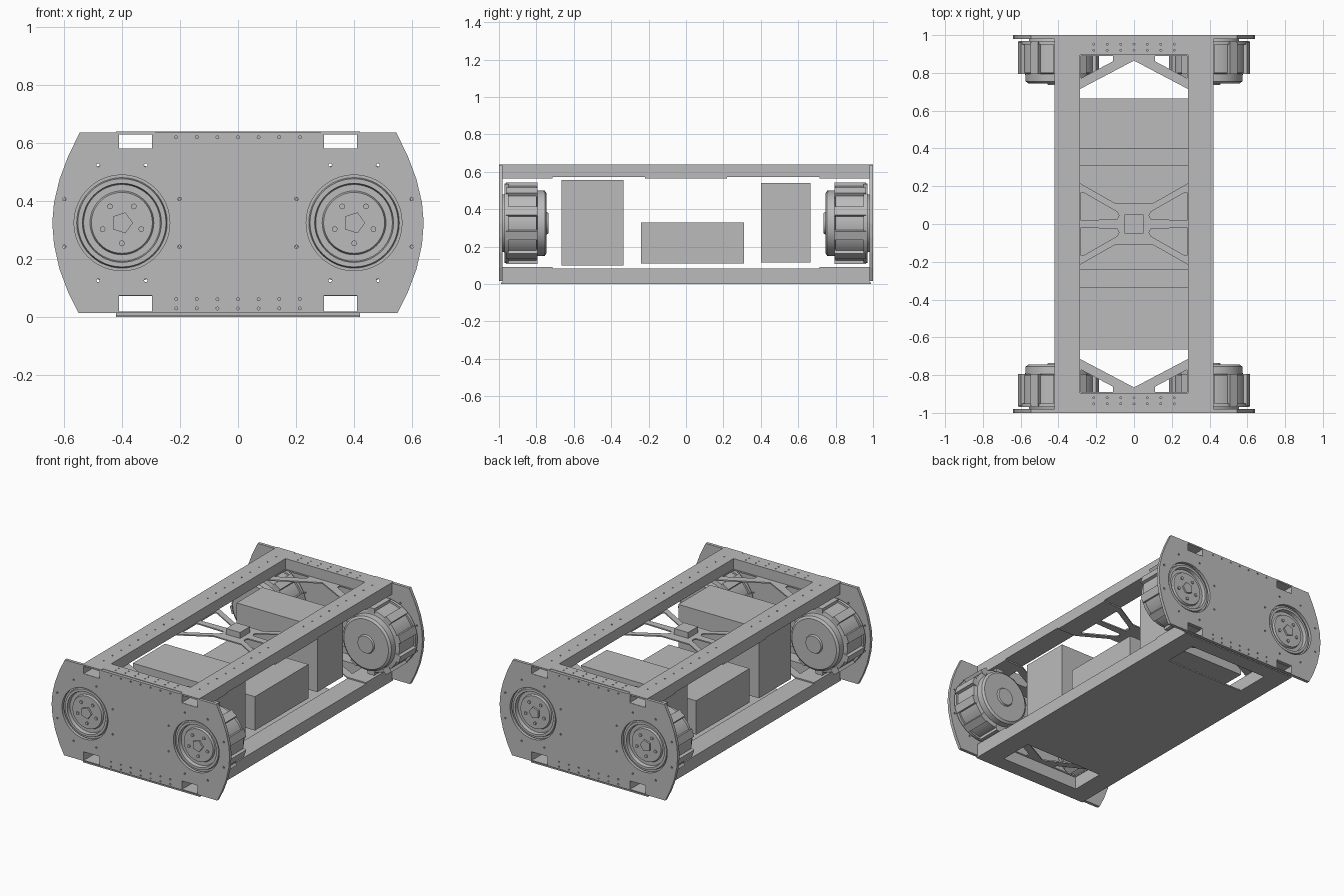
import bpy, bmesh, math
from mathutils import Matrix, Vector

cube = bpy.data.objects.get("Cube")
if cube:
    bpy.data.objects.remove(cube, do_unlink=True)

GREY = (0.5, 0.5, 0.5, 1)
grey = bpy.data.materials.new("plain_grey")
grey.use_nodes = True
grey.diffuse_color = GREY
grey.node_tree.nodes["Principled BSDF"].inputs["Base Color"].default_value = GREY


def make(name, bm):
    bmesh.ops.recalc_face_normals(bm, faces=bm.faces)
    mesh = bpy.data.meshes.new(name)
    bm.to_mesh(mesh)
    bm.free()
    mesh.materials.append(grey)
    ob = bpy.data.objects.new(name, mesh)
    bpy.context.collection.objects.link(ob)
    return ob


def add_prism(bm, points, lo, hi, axis="z"):
    """Extrude a flat outline along z (points are x, y) or y (points are x, z)."""
    place = (lambda p, h: (p[0], p[1], h)) if axis == "z" else (lambda p, h: (p[0], h, p[1]))
    a = [bm.verts.new(place(p, lo)) for p in points]
    b = [bm.verts.new(place(p, hi)) for p in points]
    bm.faces.new(a)
    bm.faces.new(b[::-1])
    for i in range(len(a)):
        j = (i + 1) % len(a)
        bm.faces.new((a[i], b[i], b[j], a[j]))


def add_box(bm, x0, x1, y0, y1, z0, z1):
    add_prism(bm, [(x0, y0), (x1, y0), (x1, y1), (x0, y1)], z0, z1)


def circle(cx, cy, r, n, turn=0.0):
    return [(cx + r * math.cos(turn + math.tau * i / n),
             cy + r * math.sin(turn + math.tau * i / n)) for i in range(n)]


def box(name, *dims):
    bm = bmesh.new()
    add_box(bm, *dims)
    return make(name, bm)


def cut(ob, bm):
    """Subtract the shapes in bm from ob, then discard the cutter."""
    bmesh.ops.recalc_face_normals(bm, faces=bm.faces)
    cutter = make("cutter", bm)
    cutter.hide_render = True
    mod = ob.modifiers.new("cut", "BOOLEAN")
    mod.operation, mod.solver, mod.object = "DIFFERENCE", "EXACT", cutter
    graph = bpy.context.evaluated_depsgraph_get()
    mesh = bpy.data.meshes.new_from_object(ob.evaluated_get(graph))
    ob.modifiers.clear()
    ob.data = mesh
    bpy.data.objects.remove(cutter, do_unlink=True)


WX, WZ = 0.4, 0.325            # wheel centre
RAIL_IN, RAIL_OUT = 0.285, 0.42
SIDES = (-1, 1)
ROW = [-0.213 + 0.071 * i for i in range(7)]

# End plates with bowed sides, wheel openings, rail windows and screw holes
half = [(0.545, 0.637), (0.585, 0.555), (0.615, 0.475), (0.634, 0.395), (0.64, 0.325),
        (0.634, 0.25), (0.615, 0.165), (0.585, 0.085), (0.55, 0.015)]
outline = half + [(-x, z) for x, z in reversed(half)]
for sy, end in ((-1, "front"), (1, "back")):
    bm = bmesh.new()
    add_prism(bm, outline, sy * 0.98, sy, "y")
    plate = make(end + "_end_plate", bm)
    bm = bmesh.new()
    near, far = sy * 0.9, sy * 1.1
    for sx in SIDES:
        add_prism(bm, circle(sx * WX, WZ, 0.165, 48), near, far, "y")
        for p in circle(sx * WX, WZ, 0.215, 8, math.pi / 8):
            add_prism(bm, circle(*p, 0.006, 8), near, far, "y")
        for z0, z1 in ((0.02, 0.075), (0.58, 0.63)):
            x0, x1 = sorted((sx * 0.297, sx * 0.41))
            add_prism(bm, [(x0, z0), (x1, z0), (x1, z1), (x0, z1)], near, far, "y")
    for x in ROW:
        for z in (0.03, 0.062, 0.62):
            add_prism(bm, circle(x, z, 0.005, 8), near, far, "y")
    cut(plate, bm)

# Hollow side rails, upper and lower
for sx, side in ((-1, "right"), (1, "left")):
    for level, z0, z1 in (("lower", 0.008, 0.083), ("upper", 0.572, 0.64)):
        x0, x1 = sorted((sx * RAIL_IN, sx * RAIL_OUT))
        length = 0.98 if level == "lower" else 0.999
        rail = box(f"{side}_{level}_rail", x0, x1, -length, length, z0, z1)
        bm = bmesh.new()
        add_box(bm, x0 + 0.01, x1 - 0.01, -1.1, 1.1, z0 + 0.01, z1 - 0.01)
        cut(rail, bm)
        if level == "upper":
            bm = bmesh.new()
            for sy in SIDES:
                for i in range(9):
                    add_prism(bm, circle(sx * 0.345, sy * (0.18 + 0.088 * i), 0.005, 8), 0.635, 0.7)
            cut(rail, bm)

# Cross beams and triangulated gussets at both ends
gusset = [(-0.42, 0.715), (-0.285, 0.715), (0, 0.865), (0.285, 0.715), (0.42, 0.715),
          (0.42, 0.98), (-0.42, 0.98)]
window = [(0.11, 0.862), (0.11, 0.89), (0.28, 0.89), (0.28, 0.772)]
for sy, end in ((-1, "front"), (1, "back")):
    for level, z0, z1, g in (("lower", 0.008, 0.083, 0.083), ("upper", 0.572, 0.64, 0.564)):
        beam = box(f"{end}_{level}_cross_beam", -RAIL_IN, RAIL_IN,
                   *sorted((sy * 0.895, sy * 0.98)), z0, z1)
        if level == "upper":
            bm = bmesh.new()
            for x in ROW:
                for y in (0.92, 0.952):
                    add_prism(bm, circle(x, sy * y, 0.005, 8), 0.63, 0.7)
            cut(beam, bm)
        bm = bmesh.new()
        add_prism(bm, [(x, sy * y) for x, y in gusset], g, g + 0.008)
        brace = make(f"{end}_{level}_gusset", bm)
        bm = bmesh.new()
        for sx in SIDES:
            add_prism(bm, [(sx * x, sy * y) for x, y in window], g - 0.1, g + 0.1)
        cut(brace, bm)

# Floor panel with an opening at each end
floor = box("floor_panel", -RAIL_OUT, RAIL_OUT, -0.99, 0.99, 0, 0.008)
bm = bmesh.new()
for sy in SIDES:
    add_box(bm, -RAIL_IN, RAIL_IN, *sorted((sy * 0.665, sy * 0.89)), -0.1, 0.1)
cut(floor, bm)

# Spoked centre bracket carrying a small sensor block
corner = [(0.42, 0.22), (0.285, 0.215), (0.1, 0.11)]
top = corner + [(-x, y) for x, y in reversed(corner)]
bm = bmesh.new()
add_prism(bm, top + [(-x, -y) for x, y in top], 0.564, 0.572)
bracket = make("centre_bracket", bm)
bm = bmesh.new()
slot = [(0.283, 0.165), (0.27, 0.168), (0.09, 0.065), (0.08, 0.045), (0.09, 0.025), (0.283, 0.02)]
for sx in SIDES:
    for sy in SIDES:
        add_prism(bm, [(sx * x, sy * y) for x, y in slot], 0.5, 0.6)
cut(bracket, bm)
box("sensor_block", -0.05, 0.05, -0.05, 0.05, 0.572, 0.61)

# Equipment boxes between the rails
box("front_equipment_box", -0.29, 0.29, -0.665, -0.335, 0.1, 0.555)
box("middle_equipment_box", -0.29, 0.29, -0.24, 0.31, 0.11, 0.33)
box("back_equipment_box", -0.29, 0.29, 0.4, 0.665, 0.115, 0.54)

# Wheel drives: turned body (radius, depth from the end), ribs, hub and bolts
profile = [(0, 0.022), (0.105, 0.022), (0.11, 0.035), (0.132, 0.035), (0.136, 0.012),
           (0.152, 0.012), (0.156, 0.03), (0.212, 0.03), (0.212, 0.05), (0.2, 0.05),
           (0.2, 0.2), (0.176, 0.205), (0.174, 0.245), (0.16, 0.255), (0.06, 0.255),
           (0.055, 0.265), (0, 0.265)]
for sy, end in ((-1, "front"), (1, "back")):
    for sx, side in ((-1, "right"), (1, "left")):
        label = f"{end}_{side}"
        centre = Vector((sx * WX, 0, WZ))
        bm = bmesh.new()
        verts = [bm.verts.new((sx * WX + r, sy * (1 - d), WZ)) for r, d in profile]
        edges = [bm.edges.new(pair) for pair in zip(verts, verts[1:])]
        bmesh.ops.spin(bm, geom=verts + edges, cent=centre, axis=(0, 1, 0),
                       angle=math.tau, steps=48, use_duplicate=False)
        bmesh.ops.remove_doubles(bm, verts=bm.verts, dist=0.0001)
        body = make(label + "_wheel_drive", bm)
        bpy.ops.object.select_all(action="DESELECT")
        body.select_set(True)
        bpy.context.view_layer.objects.active = body
        bpy.ops.object.shade_smooth_by_angle(angle=math.radians(30))

        bm = bmesh.new()
        for i in range(10):
            spot = (Matrix.Translation(centre) @ Matrix.Rotation(math.tau * (i + 0.5) / 10, 4, "Y")
                    @ Matrix.Translation((0.2, sy * 0.878, 0))
                    @ Matrix.Diagonal((0.034, 0.17, 0.05, 1)))
            bmesh.ops.create_cube(bm, size=1, matrix=spot)
        make(label + "_housing_ribs", bm)

        bm = bmesh.new()
        add_prism(bm, circle(sx * WX, WZ, 0.038, 5), sy * 0.97, sy * 0.99, "y")
        for p in circle(sx * WX, WZ, 0.07, 5, -math.pi / 2):
            add_prism(bm, circle(*p, 0.01, 8), sy * 0.97, sy * 0.985, "y")
        make(label + "_hub_and_bolts", bm)
